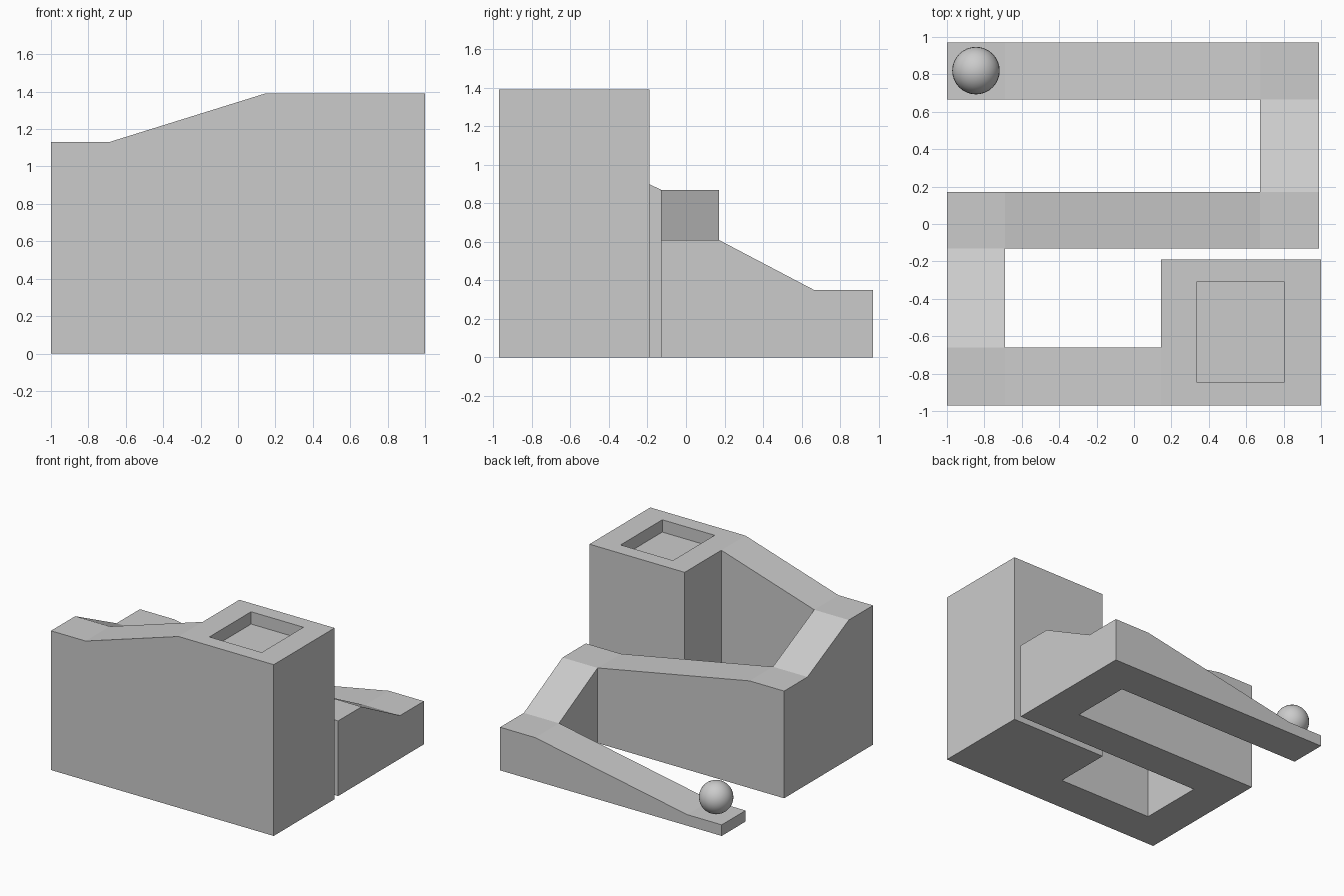
import bpy, bmesh

if "Cube" in bpy.data.objects:
    bpy.data.objects.remove(bpy.data.objects["Cube"])

# Plan lines of the zigzag ramp
XL, XA, XT, XB, XR = -1.0, -0.69, 0.145, 0.675, 0.99
Y0, Y1, Y2, Y3, Y4, Y5 = -0.97, -0.66, -0.13, 0.17, 0.665, 0.97
YT = -0.19
# Landing heights, low to high
H = [0.09, 0.35, 0.61, 0.87, 1.13, 1.39]


def rect(x0, x1, y0, y1, za, zb, along):
    """Rectangle whose height runs from za to zb along x or y."""
    pts = [(x0, y0), (x1, y0), (x1, y1), (x0, y1)]
    up = (lambda p: p[0] == x1) if along == 'x' else (lambda p: p[1] == y1)
    return [(p[0], p[1], zb if up(p) else za) for p in pts]


# Landings and slopes in running order
tops = [
    rect(XL, XA, Y4, Y5, H[0], H[0], 'x'),
    rect(XA, XB, Y4, Y5, H[0], H[1], 'x'),
    rect(XB, XR, Y4, Y5, H[1], H[1], 'x'),
    rect(XB, XR, Y3, Y4, H[2], H[1], 'y'),
    rect(XB, XR, Y2, Y3, H[2], H[2], 'x'),
    rect(XA, XB, Y2, Y3, H[3], H[2], 'x'),
    rect(XL, XA, Y2, Y3, H[3], H[3], 'x'),
    rect(XL, XA, Y1, Y2, H[4], H[3], 'y'),
    rect(XL, XA, Y0, Y1, H[4], H[4], 'x'),
    rect(XA, XT, Y0, Y1, H[4], H[5], 'x'),
    # tower top
    [(x, y, H[5]) for x, y in ((XT, Y0), (1, Y0), (1, YT), (XT, YT), (XT, Y1))],
]

# Solid ramp: top surface extruded down to the floor
bm = bmesh.new()
for poly in tops:
    bm.faces.new([bm.verts.new(p) for p in poly])
bmesh.ops.remove_doubles(bm, verts=bm.verts[:], dist=0.001)
res = bmesh.ops.extrude_face_region(bm, geom=bm.faces[:])
for v in res["geom"]:
    if isinstance(v, bmesh.types.BMVert):
        v.co.z = 0
bmesh.ops.recalc_face_normals(bm, faces=bm.faces[:])
mesh = bpy.data.meshes.new("zigzag_ramp")
bm.to_mesh(mesh)
bm.free()
ramp = bpy.data.objects.new("zigzag_ramp", mesh)
bpy.context.collection.objects.link(ramp)

# Shallow square recess in the tower top
bpy.ops.mesh.primitive_cube_add(size=1, location=(0.57, -0.578, H[5]))
cutter = bpy.context.object
cutter.name = "recess_cutter"
cutter.scale = (0.47, 0.535, 0.2)
cutter.hide_render = True
mod = ramp.modifiers.new("recess", 'BOOLEAN')
mod.operation = 'DIFFERENCE'
mod.solver = 'EXACT'
mod.object = cutter
bpy.context.view_layer.objects.active = ramp
bpy.ops.object.modifier_apply(modifier=mod.name)
bpy.data.objects.remove(cutter)

# Ball resting on the lowest landing
R = 0.127
bpy.ops.mesh.primitive_uv_sphere_add(segments=32, ring_count=16, radius=R,
                                     location=(-0.845, 0.82, H[0] + R))
ball = bpy.context.object
ball.name = "ball"
bpy.ops.object.shade_smooth()
